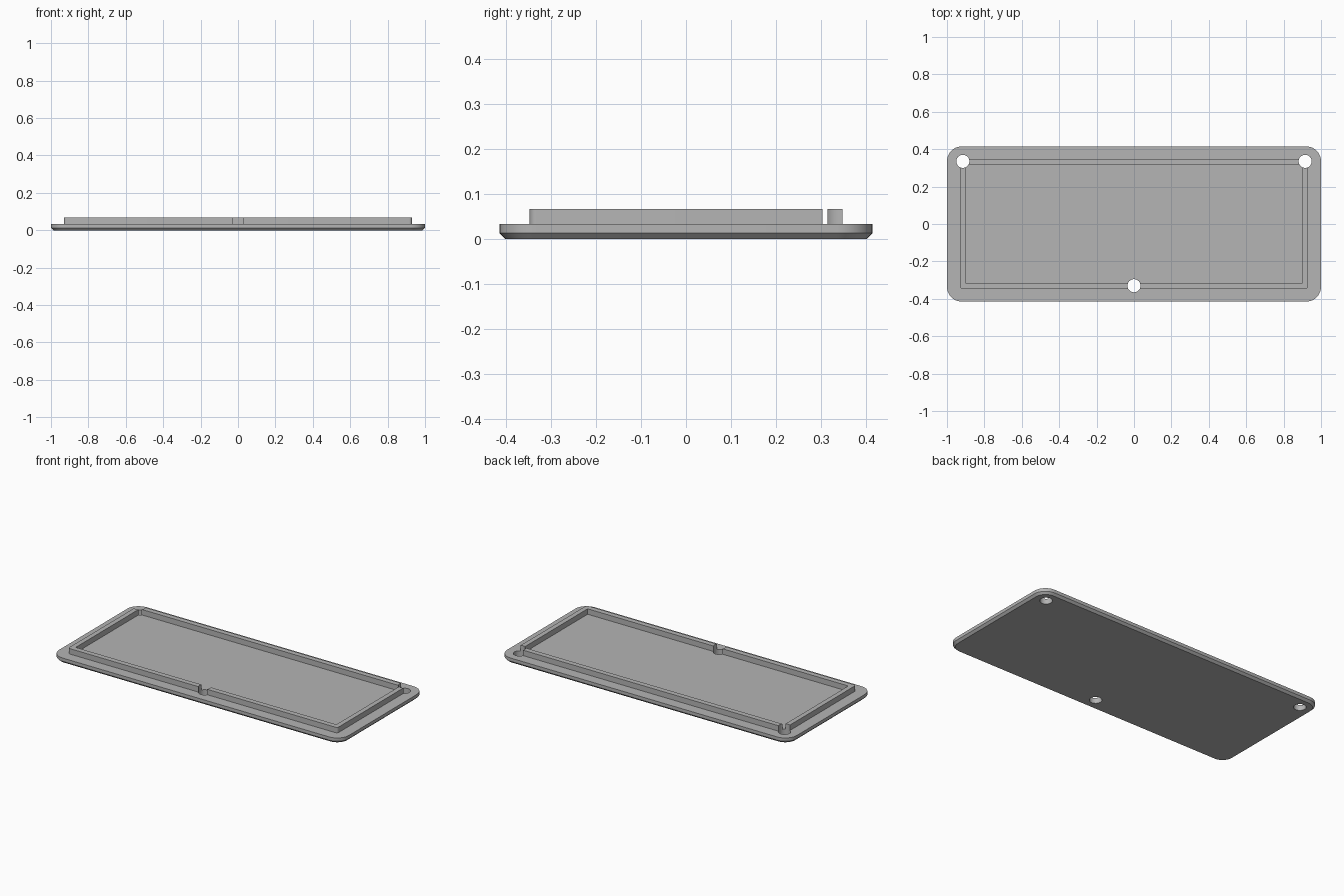
import bpy
import bmesh
from math import sin, cos, pi

if "Cube" in bpy.data.objects:
    bpy.data.objects.remove(bpy.data.objects["Cube"], do_unlink=True)

grey = bpy.data.materials.new("plain grey")
grey.use_nodes = True
colour = (0.46, 0.46, 0.46, 1)
grey.diffuse_color = colour
grey.node_tree.nodes["Principled BSDF"].inputs["Base Color"].default_value = colour

HALF_X, HALF_Y = 1.0, 0.415
PLATE_TOP, WALL_TOP = 0.033, 0.067
CHAMFER = 0.013


def outline(hx, hy, radius, steps=12):
    """Counter-clockwise rounded rectangle; radius 0 gives sharp corners."""
    if radius == 0:
        return [(hx, hy), (-hx, hy), (-hx, -hy), (hx, -hy)]
    points = []
    for quarter, (sx, sy) in enumerate([(1, 1), (-1, 1), (-1, -1), (1, -1)]):
        for i in range(steps + 1):
            a = (quarter + i / steps) * pi / 2
            points.append((sx * (hx - radius) + radius * cos(a),
                           sy * (hy - radius) + radius * sin(a)))
    return points


def loft(name, sections):
    """Closed solid through stacked (outline, z) sections."""
    bm = bmesh.new()
    rings = [[bm.verts.new((x, y, z)) for x, y in pts] for pts, z in sections]
    bm.faces.new(rings[0][::-1])
    bm.faces.new(rings[-1])
    n = len(rings[0])
    for low, high in zip(rings, rings[1:]):
        for i in range(n):
            j = (i + 1) % n
            bm.faces.new((low[i], low[j], high[j], high[i]))
    mesh = bpy.data.meshes.new(name)
    bm.to_mesh(mesh)
    bm.free()
    mesh.materials.append(grey)
    obj = bpy.data.objects.new(name, mesh)
    bpy.context.collection.objects.link(obj)
    return obj


def combine(target, tool, operation):
    """Apply a boolean and discard the tool."""
    mod = target.modifiers.new("boolean", 'BOOLEAN')
    mod.operation, mod.object, mod.solver = operation, tool, 'EXACT'
    bpy.context.view_layer.objects.active = target
    bpy.ops.object.modifier_apply(modifier=mod.name)
    bpy.data.objects.remove(tool, do_unlink=True)


# Base plate with rounded corners and a chamfered underside
rim = outline(HALF_X, HALF_Y, 0.08)
plate = loft("cover_plate", [
    (outline(HALF_X - CHAMFER, HALF_Y - CHAMFER, 0.08 - CHAMFER), 0),
    (rim, CHAMFER),
    (rim, PLATE_TOP)])

# Raised locating wall, hollowed out and joined to the plate
wall_edge = outline(0.93, 0.348, 0.015, 6)
wall = loft("locating_wall", [(wall_edge, 0.02), (wall_edge, WALL_TOP)])
pocket = outline(0.9, 0.315, 0)
combine(wall, loft("pocket_cutter", [(pocket, 0), (pocket, 0.1)]), 'DIFFERENCE')
combine(plate, wall, 'UNION')

# Three screw holes through plate and wall
for cx, cy in [(-0.915, 0.335), (0.915, 0.335), (0, -0.33)]:
    circle = [(cx + x, cy + y) for x, y in
              [(0.035 * cos(i * pi / 24), 0.035 * sin(i * pi / 24)) for i in range(48)]]
    combine(plate, loft("hole_cutter", [(circle, -0.05), (circle, 0.1)]), 'DIFFERENCE')

# Smooth the curves, keep the edges crisp
bpy.ops.object.select_all(action='DESELECT')
plate.select_set(True)
bpy.context.view_layer.objects.active = plate
bpy.ops.object.shade_smooth_by_angle(angle=pi / 6)
